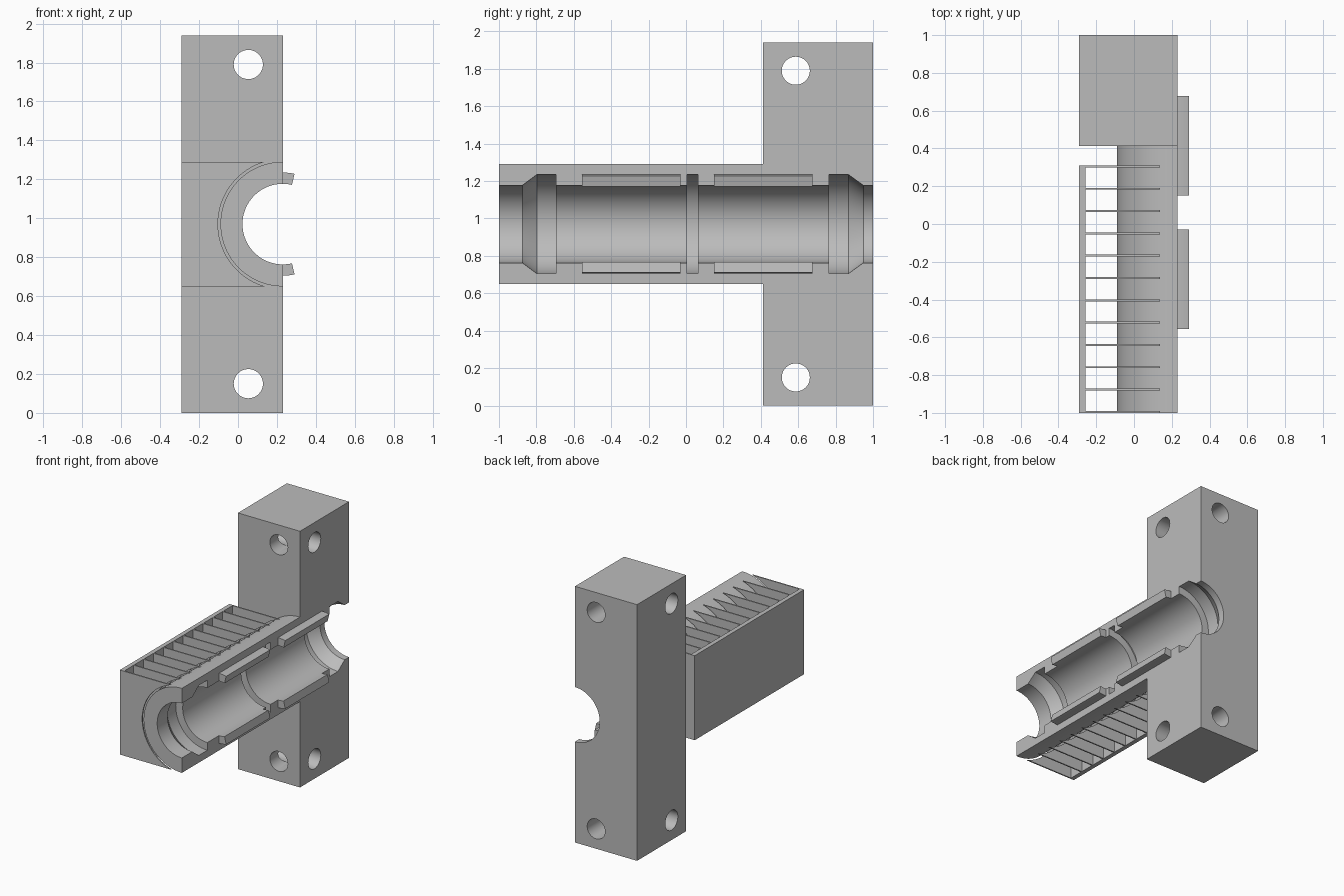
import bpy, bmesh
from math import sin, cos, asin, pi, radians

if "Cube" in bpy.data.objects:
    bpy.data.objects.remove(bpy.data.objects["Cube"])

AX, AZ = 0.23, 0.97          # bore axis, running along y
HALF = 0.32                  # tube outer radius

grey = bpy.data.materials.new("plain grey")
grey.diffuse_color = (0.5, 0.5, 0.5, 1)
grey.use_nodes = True
grey.node_tree.nodes["Principled BSDF"].inputs["Base Color"].default_value = grey.diffuse_color


def finish(name, bm):
    bmesh.ops.recalc_face_normals(bm, faces=bm.faces)
    me = bpy.data.meshes.new(name)
    bm.to_mesh(me)
    bm.free()
    me.materials.append(grey)
    ob = bpy.data.objects.new(name, me)
    bpy.context.collection.objects.link(ob)
    return ob


def extrude_profile(bm, pts, y0, y1):
    """Prism along y from (x, z) points."""
    a = [bm.verts.new((x, y0, z)) for x, z in pts]
    b = [bm.verts.new((x, y1, z)) for x, z in pts]
    bm.faces.new(a)
    bm.faces.new(b[::-1])
    for i in range(len(pts)):
        j = (i + 1) % len(pts)
        bm.faces.new((a[i], a[j], b[j], b[i]))


def prism(name, pts, y0, y1):
    bm = bmesh.new()
    extrude_profile(bm, pts, y0, y1)
    return finish(name, bm)


def arc(r, a0, a1, n):
    """Points round the bore axis, angle measured from -x upward."""
    return [(AX - r * cos(a0 + (a1 - a0) * i / n),
             AZ + r * sin(a0 + (a1 - a0) * i / n)) for i in range(n + 1)]


def rect(x0, x1, z0, z1):
    return [(x0, z0), (x1, z0), (x1, z1), (x0, z1)]


def lathe(name, profile, n=96):
    """Solid of revolution from (y, radius) points."""
    bm = bmesh.new()
    rings = [[bm.verts.new((AX + r * cos(2 * pi * i / n), y, AZ + r * sin(2 * pi * i / n)))
              for i in range(n)] for y, r in profile]
    for p, q in zip(rings, rings[1:]):
        for i in range(n):
            j = (i + 1) % n
            bm.faces.new((p[i], p[j], q[j], q[i]))
    bm.faces.new(rings[0])
    bm.faces.new(rings[-1][::-1])
    return finish(name, bm)


def boolean(ob, tool, op):
    mod = ob.modifiers.new(op, 'BOOLEAN')
    mod.operation, mod.object, mod.solver = op, tool, 'EXACT'
    bpy.context.view_layer.objects.active = ob
    bpy.ops.object.modifier_apply(modifier=mod.name)
    bpy.data.objects.remove(tool, do_unlink=True)


def smooth(ob):
    bpy.ops.object.select_all(action='DESELECT')
    ob.select_set(True)
    bpy.context.view_layer.objects.active = ob
    bpy.ops.object.shade_smooth_by_angle(angle=radians(25))


# Upright mounting block joined with the half tube
body = prism("block_and_half_tube", rect(-0.29, AX, 0, 1.94), 0.413, 1)
boolean(body, prism("half_tube", arc(HALF, -pi / 2, pi / 2, 48), -1, 0.6), 'UNION')

# Bore with tapered end seats and a middle ring groove
R, G = 0.207, 0.265
bore = lathe("bore_cutter", [
    (-1.1, R), (-0.875, R), (-0.797, G), (-0.695, G), (-0.695, R),
    (0.005, R), (0.005, G), (0.063, G), (0.063, R),
    (0.765, R), (0.765, G), (0.868, G), (0.948, R), (1.1, R)])
boolean(body, bore, 'DIFFERENCE')

# Crossing bolt holes at both ends of the block
for z in (0.15, 1.79):
    for x, y, along_x in ((0.053, 0.7, False), (0, 0.587, True)):
        bpy.ops.mesh.primitive_cylinder_add(
            vertices=48, radius=0.075, depth=1.2, location=(x, y, z),
            rotation=(0, pi / 2, 0) if along_x else (pi / 2, 0, 0))
        boolean(body, bpy.context.object, 'DIFFERENCE')
body.data.materials.clear()
body.data.materials.append(grey)
smooth(body)

# Back plate with thin fins that clear the tube
fins = bmesh.new()
RF = 0.333
end = asin(HALF / RF)
fin = [(-0.275, AZ + HALF), (-0.275, AZ - HALF)] + arc(RF, -end, end, 40)
for i in range(12):
    y = -1 + i * (1.31 - 0.01) / 11
    extrude_profile(fins, fin, y, y + 0.01)
plate = prism("finned_back_plate", rect(-0.29, -0.257, AZ - HALF, AZ + HALF), -1, 0.31)
boolean(plate, finish("fins", fins), 'UNION')
smooth(plate)

# Curved locating tabs on the split face, mirrored above and below
tab = arc(G, pi / 2, pi / 2 + 0.23, 6) + arc(R, pi / 2 + 0.23, pi / 2, 6)
for side, s in (("upper", 1), ("lower", -1)):
    pts = [(x, AZ + s * (z - AZ)) for x, z in tab]
    for where, y0, y1 in (("front", -0.557, -0.03), ("rear", 0.15, 0.677)):
        smooth(prism(f"{side}_{where}_tab", pts, y0, y1))
